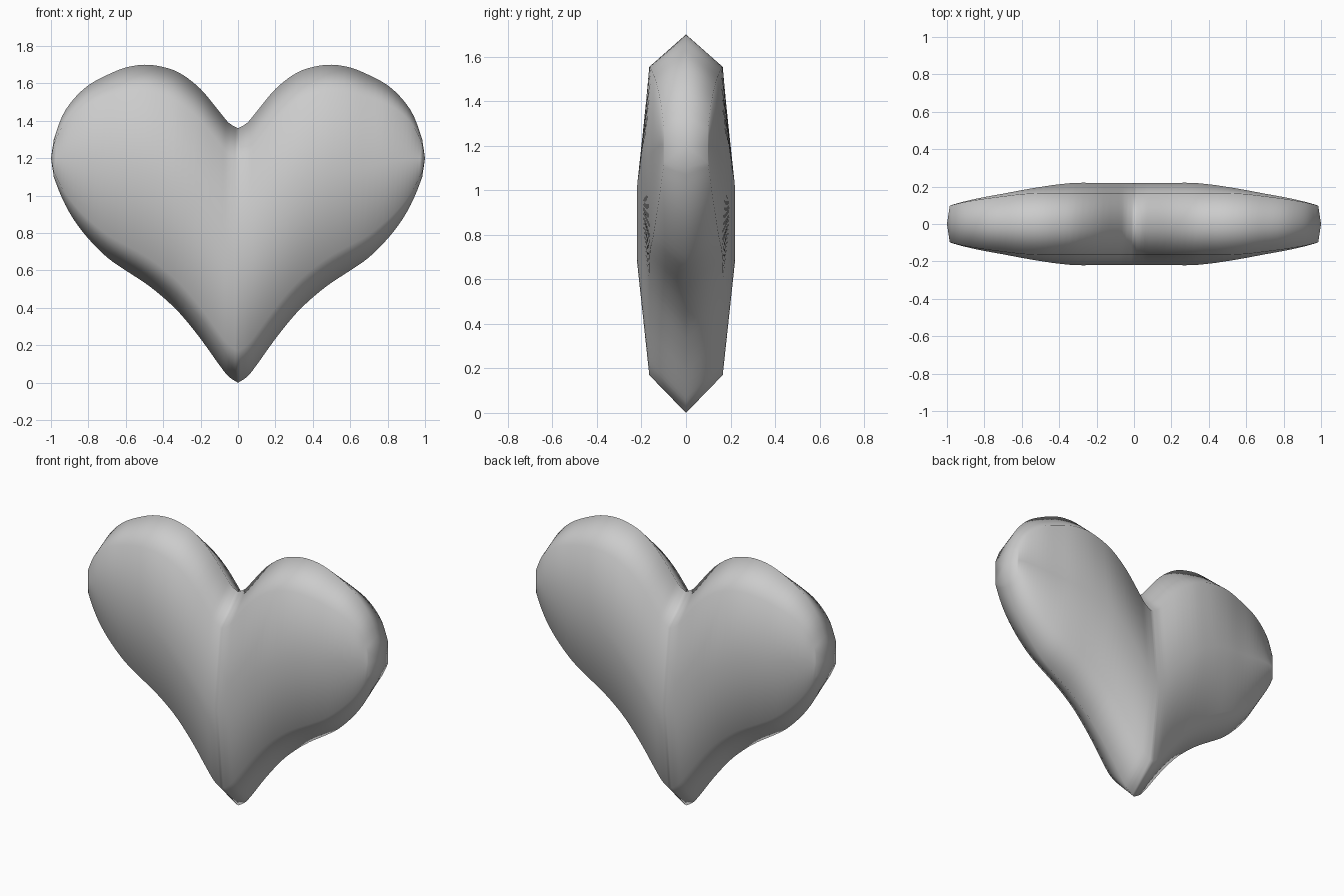
import bpy, bmesh

if "Cube" in bpy.data.objects:
    bpy.data.objects.remove(bpy.data.objects["Cube"])

# Stations from the centre to the side: x, top z, bottom z, middle half-depth, shoulder half-depth
stations = [
    (0.00, 1.36, 0.00, 0.220, 0.165),
    (0.05, 1.39, 0.033, 0.220, 0.165),
    (0.10, 1.45, 0.095, 0.220, 0.165),
    (0.20, 1.57, 0.235, 0.220, 0.165),
    (0.31, 1.655, 0.37, 0.220, 0.165),
    (0.41, 1.69, 0.465, 0.211, 0.165),
    (0.50, 1.70, 0.535, 0.198, 0.165),
    (0.60, 1.685, 0.60, 0.181, 0.160),
    (0.70, 1.645, 0.67, 0.162, 0.148),
    (0.80, 1.59, 0.77, 0.144, 0.135),
    (0.88, 1.515, 0.875, 0.127, 0.122),
    (0.94, 1.425, 0.985, 0.112, 0.110),
    (0.985, 1.30, 1.10, 0.098, 0.098),
]


def smooth_between(a, b, c, d, t):
    """Catmull-Rom point between b and c."""
    return [0.5 * (2*q + (r - p)*t + (2*p - 5*q + 4*r - s)*t*t
                   + (3*q - p - 3*r + s)*t**3)
            for p, q, r, s in zip(a, b, c, d)]


def refine(pts, steps=3):
    out = []
    for i in range(len(pts) - 1):
        a, d = pts[max(i - 1, 0)], pts[min(i + 2, len(pts) - 1)]
        out += [smooth_between(a, pts[i], pts[i + 1], d, k / steps) for k in range(steps)]
    return out + [list(pts[-1])]


half = refine(stations)
columns = [[-c[0]] + c[1:] for c in reversed(half[1:])] + half

# Eight-sided cross-section loops strung along x
bm = bmesh.new()
loops = []
for x, top, bottom, depth, shoulder in columns:
    mid, h = (top + bottom) / 2, (top - bottom) / 2
    section = [(0, 1), (shoulder, .75), (depth, 0), (shoulder, -.75),
               (0, -1), (-shoulder, -.75), (-depth, 0), (-shoulder, .75)]
    loops.append([bm.verts.new((x, y, mid + f * h)) for y, f in section])
for a, b in zip(loops, loops[1:]):
    for i in range(8):
        j = (i + 1) % 8
        bm.faces.new((a[i], a[j], b[j], b[i]))

# Side caps
for loop, x in ((loops[0], -1.0), (loops[-1], 1.0)):
    tip = bm.verts.new((x, 0, 1.2))
    for i in range(8):
        bm.faces.new((loop[i], loop[(i + 1) % 8], tip))

bmesh.ops.recalc_face_normals(bm, faces=bm.faces)
for f in bm.faces:
    f.smooth = True
mesh = bpy.data.meshes.new("heart")
bm.to_mesh(mesh)
bm.free()
heart = bpy.data.objects.new("heart", mesh)
bpy.context.collection.objects.link(heart)
